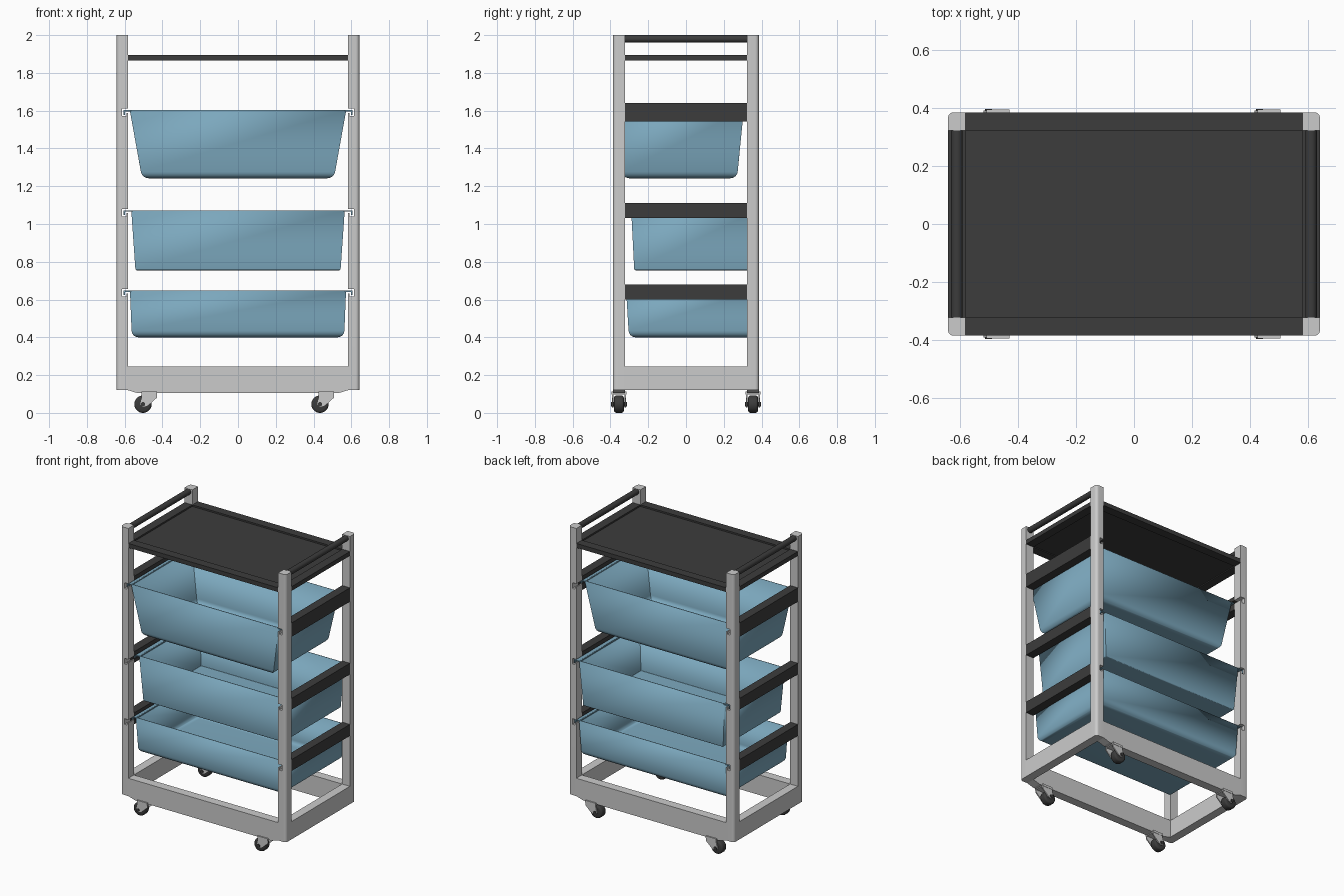
import bpy, bmesh, math
from mathutils import Matrix

if "Cube" in bpy.data.objects:
    bpy.data.objects.remove(bpy.data.objects["Cube"])


def material(name, r, g, b):
    m = bpy.data.materials.new(name)
    m.diffuse_color = (r, g, b, 1)
    m.use_nodes = True
    m.node_tree.nodes["Principled BSDF"].inputs["Base Color"].default_value = m.diffuse_color
    return m


DARK = material("dark_plastic", 0.045, 0.045, 0.045)
BLUE = material("blue_plastic", 0.20, 0.39, 0.51)
X, XI = 0.643, 0.582      # outer and inner faces of the posts
Y, YI = 0.386, 0.324


def finish(bm, name, mat=None):
    bmesh.ops.recalc_face_normals(bm, faces=bm.faces)
    me = bpy.data.meshes.new(name)
    bm.to_mesh(me)
    bm.free()
    ob = bpy.data.objects.new(name, me)
    bpy.context.collection.objects.link(ob)
    if mat:
        me.materials.append(mat)
    return ob


def prism(name, pts, y0, y1, mat=None):
    """Extrude an xz profile along y."""
    bm = bmesh.new()
    f = bm.faces.new([bm.verts.new((x, y0, z)) for x, z in pts])
    ext = bmesh.ops.extrude_face_region(bm, geom=[f])["geom"]
    bmesh.ops.translate(bm, vec=(0, y1 - y0, 0),
                        verts=[v for v in ext if isinstance(v, bmesh.types.BMVert)])
    return finish(bm, name, mat)


def box(name, x0, x1, y0, y1, z0, z1, mat=None):
    return prism(name, [(x0, z0), (x1, z0), (x1, z1), (x0, z1)], y0, y1, mat)


def smooth(ob):
    bpy.ops.object.select_all(action='DESELECT')
    ob.select_set(True)
    bpy.context.view_layer.objects.active = ob
    bpy.ops.object.shade_smooth_by_angle(angle=math.radians(32))


def rod(name, r, length, loc, mat=None, seg=32, bevel=0):
    """Cylinder along y."""
    bm = bmesh.new()
    bmesh.ops.create_cone(bm, cap_ends=True, segments=seg, radius1=r, radius2=r,
                          depth=length, matrix=Matrix.Rotation(math.pi / 2, 4, 'X'))
    if bevel:
        rims = [e for e in bm.edges if abs(e.verts[0].co.y - e.verts[1].co.y) < 1e-4]
        bmesh.ops.bevel(bm, geom=rims, offset=bevel, segments=3, profile=0.5, affect='EDGES')
    ob = finish(bm, name, mat)
    ob.location = loc
    smooth(ob)
    return ob


def cut(ob, cutter):
    m = ob.modifiers.new("slot", 'BOOLEAN')
    m.operation, m.solver, m.object = 'DIFFERENCE', 'EXACT', cutter
    bpy.context.view_layer.objects.active = ob
    bpy.ops.object.modifier_apply(modifier=m.name)


def tub(name, z0, z1, top, bottom, radius):
    """Open tapered bin; top and bottom are (half x, y front, y back)."""
    bm = bmesh.new()
    rings = []
    for (hx, ya, yb), z in ((bottom, z0), (top, z1)):
        rings.append([bm.verts.new(p) for p in
                      ((-hx, ya, z), (hx, ya, z), (hx, yb, z), (-hx, yb, z))])
    floor = bm.faces.new(rings[0])
    for i in range(4):
        j = (i + 1) % 4
        bm.faces.new((rings[0][i], rings[0][j], rings[1][j], rings[1][i]))
    bmesh.ops.recalc_face_normals(bm, faces=bm.faces)
    if floor.normal.z > 0:
        bmesh.ops.reverse_faces(bm, faces=bm.faces)
    bmesh.ops.bevel(bm, geom=list(floor.edges), offset=radius, segments=6,
                    profile=0.5, affect='EDGES')
    me = bpy.data.meshes.new(name)
    bm.to_mesh(me)
    bm.free()
    me.materials.append(BLUE)
    ob = bpy.data.objects.new(name, me)
    bpy.context.collection.objects.link(ob)
    smooth(ob)
    s = ob.modifiers.new("wall", 'SOLIDIFY')
    s.thickness, s.offset = 0.007, -1


# Bins: name, bottom z, top z, top size, bottom size, fillet, side rail z range
bins = [
    ("top", 1.242, 1.603, (0.573, -0.368, 0.306), (0.508, -0.335, 0.270), 0.035, 1.543, 1.64),
    ("middle", 0.755, 1.072, (0.565, -0.290, 0.380), (0.543, -0.274, 0.364), 0.008, 1.032, 1.11),
    ("bottom", 0.400, 0.648, (0.572, -0.317, 0.370), (0.562, -0.302, 0.357), 0.035, 0.600, 0.68),
]

# Corner posts with a rounded outer edge
posts = {1: [], -1: []}
for sx in (1, -1):
    for sy in (1, -1):
        bm = bmesh.new()
        bmesh.ops.create_cube(bm, size=1)
        for v in bm.verts:
            v.co.x = sx * (X if v.co.x * sx > 0 else XI)
            v.co.y = sy * (Y if v.co.y * sy > 0 else YI)
            v.co.z = 2.0 if v.co.z > 0 else 0.12
        edge = [e for e in bm.edges
                if all(abs(abs(v.co.x) - X) < 1e-4 and abs(abs(v.co.y) - Y) < 1e-4 for v in e.verts)]
        bmesh.ops.bevel(bm, geom=edge, offset=0.02, segments=6, profile=0.5, affect='EDGES')
        side = "right" if sx > 0 else "left"
        posts[sx].append(finish(bm, f"{'back' if sy > 0 else 'front'}_{side}_post"))

# Tubs, hanging flanges, side rails and the slots they slide in
for name, z0, z, top, bottom, radius, r0, r1 in bins:
    tub(f"{name}_bin", z0, z, top, bottom, radius)
    hx = top[0] - 0.006
    for s, side in ((1, "right"), (-1, "left")):
        flange = [(hx, z), (0.606, z), (0.606, z - 0.025), (0.599, z - 0.025),
                  (0.599, z - 0.007), (hx, z - 0.007)]
        prism(f"{name}_bin_{side}_flange", [(s * x, h) for x, h in flange], top[1], top[2], BLUE)
        rail = box(f"{name}_{side}_rail", s * XI, s * X, -YI, YI, r0, r1, DARK)
        slot = [(0.57, z + 0.008), (0.613, z + 0.008), (0.613, z - 0.032),
                (0.591, z - 0.032), (0.591, z - 0.015), (0.57, z - 0.015)]
        cutter = prism("slot_cutter", [(s * x, h) for x, h in slot], -0.5, 0.5)
        cutter.hide_render = True
        for ob in (rail, *posts[s]):
            cut(ob, cutter)
        bpy.data.objects.remove(cutter)
for ob in posts[1] + posts[-1]:
    smooth(ob)

# Base frame
long_rail = [(-XI, 0.12), (-0.53, 0.104), (0.53, 0.104), (XI, 0.12), (XI, 0.245), (-XI, 0.245)]
for s, end, side in ((1, "back", "right"), (-1, "front", "left")):
    prism(f"{end}_base_rail", long_rail, s * YI, s * Y)
    box(f"{side}_base_rail", s * XI, s * X, -YI, YI, 0.12, 0.245)
    # Top shelf rim and push handle
    box(f"{end}_shelf_rim", -XI, XI, s * YI, s * Y, 1.865, 1.895, DARK)
    box(f"{side}_shelf_rim", s * XI, s * X, -YI, YI, 1.865, 1.895, DARK)
    rod(f"{side}_handle", 0.02, 2 * YI, (s * 0.612, 0, 1.98), DARK)
box("shelf_panel", -XI, XI, -YI, YI, 1.872, 1.884, DARK)

# Swivel casters, all trailing the same way
for px, side in ((-0.47, "left"), (0.467, "right")):
    for sy, end in ((-1, "front"), (1, "back")):
        n, cy, wx = f"{end}_{side}_caster", sy * 0.355, px - 0.033
        rod(f"{n}_wheel", 0.046, 0.052, (wx, cy, 0.046), DARK, 32, 0.012)
        rod(f"{n}_axle", 0.012, 0.086, (wx, cy, 0.046), DARK, 16)
        box(f"{n}_plate", px - 0.04, px + 0.04, cy - 0.04, cy + 0.04, 0.098, 0.114)
        fork = [(px - 0.04, 0.114), (px + 0.04, 0.114), (px + 0.04, 0.08),
                (wx + 0.025, 0.036), (wx, 0.028), (wx - 0.018, 0.045), (px - 0.04, 0.085)]
        for k in (-1, 1):
            prism(f"{n}_fork_{'inner' if k * sy < 0 else 'outer'}", fork,
                  cy + k * 0.030, cy + k * 0.038)
